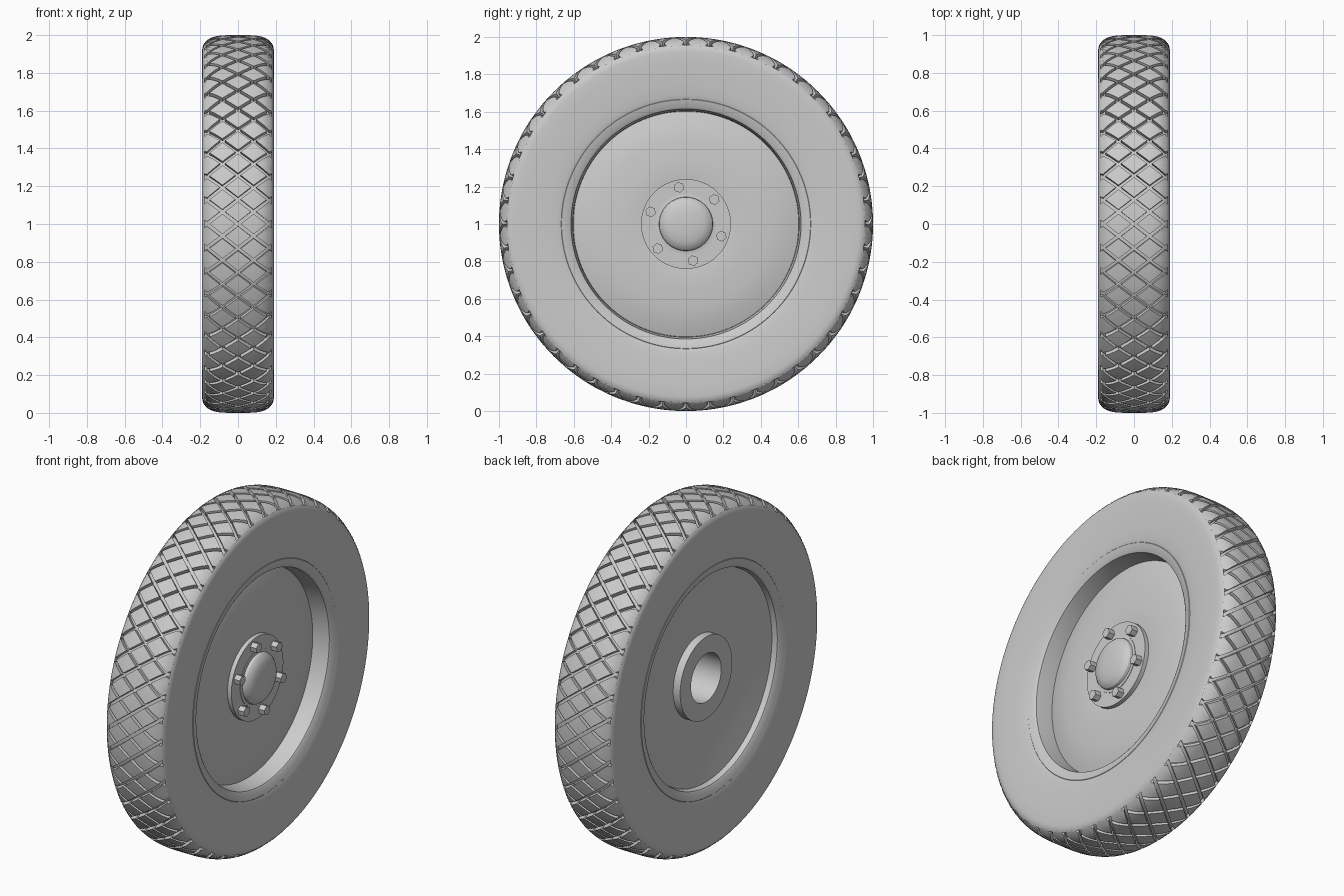
import bpy, bmesh, math
from mathutils import Matrix, Vector

if "Cube" in bpy.data.objects:
    bpy.data.objects.remove(bpy.data.objects["Cube"])

GREY = (0.6, 0.6, 0.6, 1)
grey = bpy.data.materials.new("plain_grey")
grey.use_nodes = True
grey.diffuse_color = GREY
grey.node_tree.nodes["Principled BSDF"].inputs["Base Color"].default_value = GREY

AXLE = Vector((0, 0, 1))
PITCHES = 48          # tread repeats around the wheel
CELL = 0.165          # diamond width across the tread
GROOVE = 0.025        # groove depth
EDGE = 0.178          # where the grooves stop at the shoulder


def finish(name, bm, angle=30):
    """Turn a bmesh into a smooth-shaded grey object."""
    bmesh.ops.recalc_face_normals(bm, faces=bm.faces)
    mesh = bpy.data.meshes.new(name)
    bm.to_mesh(mesh)
    bm.free()
    mesh.materials.append(grey)
    obj = bpy.data.objects.new(name, mesh)
    bpy.context.collection.objects.link(obj)
    bpy.ops.object.select_all(action='DESELECT')
    obj.select_set(True)
    bpy.context.view_layer.objects.active = obj
    bpy.ops.object.shade_smooth_by_angle(angle=math.radians(angle))
    return obj


def revolve(name, profile, closed=True, steps=128):
    """Spin a profile of (x, radius) points about the axle."""
    bm = bmesh.new()
    verts = [bm.verts.new((x, 0, 1 + r)) for x, r in profile]
    pairs = list(zip(verts, verts[1:]))
    if closed:
        pairs.append((verts[-1], verts[0]))
    edges = [bm.edges.new(p) for p in pairs]
    bmesh.ops.spin(bm, geom=verts + edges, cent=AXLE, axis=(1, 0, 0),
                   angle=2 * math.pi, steps=steps, use_duplicate=False)
    bmesh.ops.remove_doubles(bm, verts=bm.verts, dist=0.0001)
    return finish(name, bm)


def mirrored(half):
    """Complete a half profile across x = 0."""
    return [(-x, r) for x, r in reversed(half)] + half


def crown(x):
    """Outer tyre radius at a distance x across the tread."""
    return 0.92 + 0.08 * math.sqrt(max(0, 1 - (abs(x) / 0.19) ** 4))


# Tyre carcass: groove floor, solid shoulders, bulged sidewalls
floor = [(x, crown(x) - GROOVE) for x in (0.03, 0.07, 0.1, 0.13, 0.155, 0.17, EDGE)]
shoulder = [(x, crown(x)) for x in (EDGE, 0.182, 0.186, 0.1885, 0.19)]
sidewall = [(0.19, 0.87), (0.188, 0.81), (0.184, 0.74), (0.179, 0.69),
            (0.175, 0.67), (0.16, 0.63)]
revolve("tyre", mirrored(floor + shoulder + sidewall))

# Diamond tread blocks, standing on the groove floor
bm = bmesh.new()
N = 4
SHRINK = 0.83


def tread_block(row, pitch):
    def point(i, j, drop):
        u, v = 2 * i / N - 1, 2 * j / N - 1
        x = row * CELL / 2 + SHRINK * (u + v) / 2 * CELL / 2
        x = max(-EDGE - 0.003, min(EDGE + 0.003, x))
        angle = 2 * math.pi / PITCHES * (pitch + SHRINK * (u - v) / 4)
        r = crown(x) - drop
        return bm.verts.new((x, r * math.sin(angle), 1 + r * math.cos(angle)))

    top = [[point(i, j, 0) for j in range(N + 1)] for i in range(N + 1)]
    for i in range(N):
        for j in range(N):
            bm.faces.new((top[i][j], top[i + 1][j], top[i + 1][j + 1], top[i][j + 1]))
    # walls round the block
    ring = [(i, 0) for i in range(N)] + [(N, j) for j in range(N)]
    ring += [(N - i, N) for i in range(N)] + [(0, N - j) for j in range(N)]
    low = [point(i, j, GROOVE + 0.01) for i, j in ring]
    for k, (i, j) in enumerate(ring):
        n = (k + 1) % len(ring)
        a, b = ring[n]
        bm.faces.new((top[i][j], low[k], low[n], top[a][b]))


for row in range(-2, 3):
    for pitch in range(PITCHES):
        tread_block(row, pitch + (0 if row % 2 else 0.5))
finish("tread_blocks", bm)

# Rim with a chamfered lip on both sides
revolve("rim", mirrored([(0.02, 0.65), (0.172, 0.67), (0.176, 0.665), (0.167, 0.625),
                         (0.16, 0.615), (0.1, 0.605), (0.02, 0.6)]))

# Dished wheel disc with a bored flange at the back
revolve("wheel_disc", [
    (0.08, 0.14), (0.1, 0.24), (0.099, 0.35), (0.094, 0.45), (0.084, 0.53),
    (0.06, 0.608), (-0.13, 0.608), (-0.112, 0.5), (-0.097, 0.38), (-0.085, 0.24),
    (-0.085, 0.14)])
revolve("back_flange", [(-0.07, 0.24), (-0.13, 0.24), (-0.13, 0.14), (-0.07, 0.14)])
revolve("hub_bore", [(-0.13, 0.14), (0.12, 0.14), (0.12, 0.15), (-0.13, 0.15)])
revolve("front_flange", [(0.08, 0.24), (0.125, 0.24), (0.125, 0.14), (0.08, 0.14)])

# Domed hub cap with a thin collar
revolve("hub_cap", [
    (0.11, 0.16), (0.128, 0.16), (0.13, 0.144), (0.146, 0.141), (0.16, 0.128),
    (0.171, 0.1), (0.177, 0.06), (0.18, 0), (0.115, 0), (0.11, 0.13)])

# Six hexagonal wheel bolts
for k in range(6):
    angle = math.radians(41 + 60 * k)
    bm = bmesh.new()
    bmesh.ops.create_cone(bm, cap_ends=True, segments=6, radius1=0.029,
                          radius2=0.029, depth=0.05)
    place = Matrix.Translation((0.138, 0.2 * math.cos(angle), 1 + 0.2 * math.sin(angle)))
    turn = Matrix.Rotation(angle, 4, 'X') @ Matrix.Rotation(math.pi / 2, 4, 'Y')
    bmesh.ops.transform(bm, matrix=place @ turn, verts=bm.verts)
    finish(f"wheel_bolt_{k + 1}", bm)
